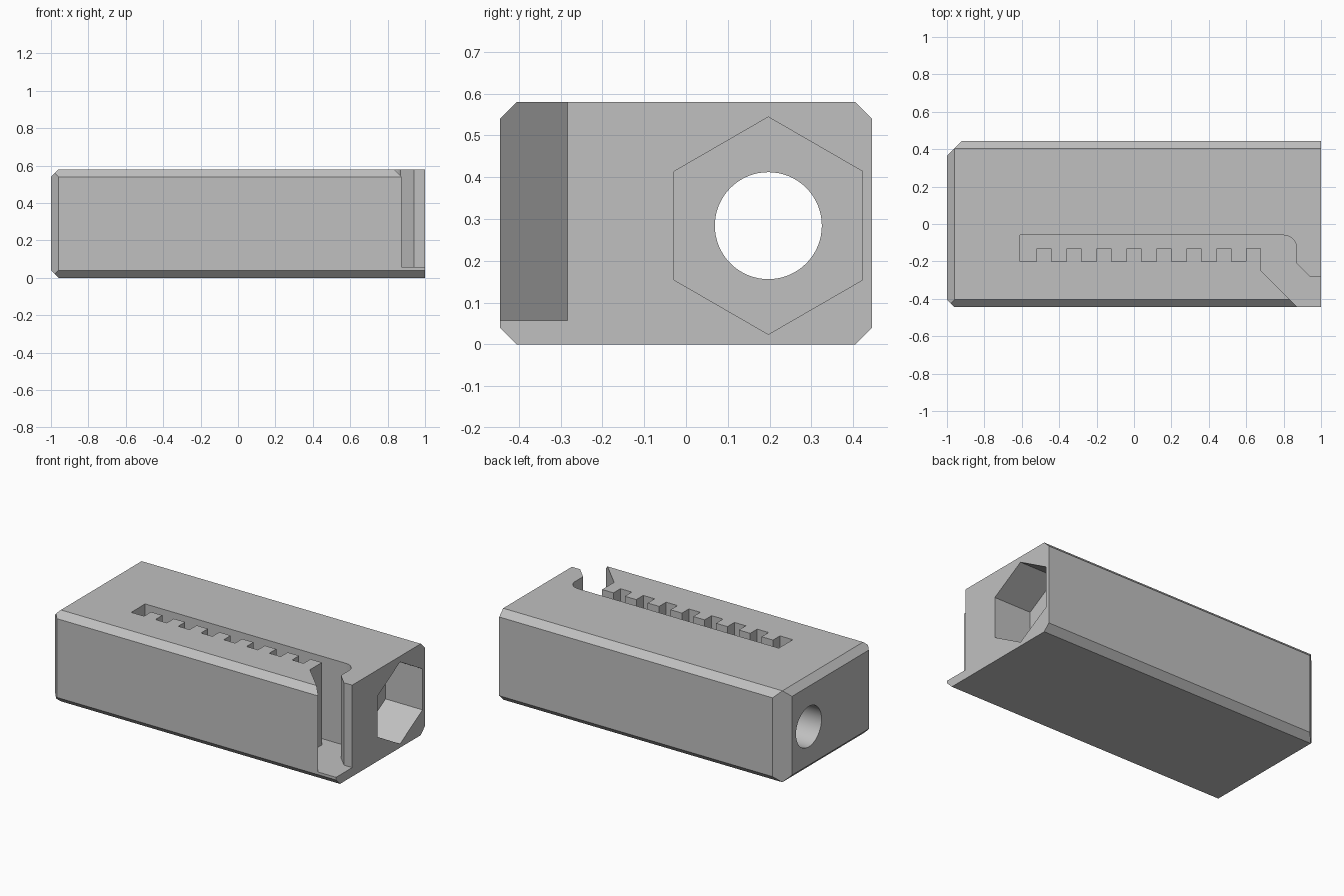
import bpy, bmesh, math
from mathutils import Vector

default = bpy.data.objects.get("Cube")
if default:
    bpy.data.objects.remove(default, do_unlink=True)

# One plain grey for the whole block
grey = bpy.data.materials.new("plain_grey")
grey.use_nodes = True
colour = (0.53, 0.53, 0.53, 1)
grey.diffuse_color = colour
grey.node_tree.nodes["Principled BSDF"].inputs["Base Color"].default_value = colour


def add_object(name, bm):
    bmesh.ops.recalc_face_normals(bm, faces=bm.faces)
    mesh = bpy.data.meshes.new(name)
    bm.to_mesh(mesh)
    bm.free()
    mesh.materials.append(grey)
    obj = bpy.data.objects.new(name, mesh)
    bpy.context.scene.collection.objects.link(obj)
    return obj


def prism(name, points, direction):
    """Extrude a flat outline along a direction."""
    bm = bmesh.new()
    face = bm.faces.new([bm.verts.new(p) for p in points])
    ext = bmesh.ops.extrude_face_region(bm, geom=[face])
    moved = [g for g in ext["geom"] if isinstance(g, bmesh.types.BMVert)]
    bmesh.ops.translate(bm, verts=moved, vec=direction)
    return add_object(name, bm)


def chamfer(bm, corner, normal, size):
    """Slice a box edge off at 45 degrees and cap the cut."""
    n = Vector(normal)
    spot = Vector(corner) - n * (size / 2)
    geom = bm.verts[:] + bm.edges[:] + bm.faces[:]
    cut = bmesh.ops.bisect_plane(bm, geom=geom, plane_co=spot, plane_no=n.normalized(),
                                 clear_outer=True)
    edges = [g for g in cut["geom_cut"] if isinstance(g, bmesh.types.BMEdge)]
    bmesh.ops.edgeloop_fill(bm, edges=edges)


# Main block with chamfered edges; the +x end stays square
W, H, C = 0.445, 0.58, 0.04
bm = bmesh.new()
bmesh.ops.create_cube(bm, size=1)
bmesh.ops.scale(bm, verts=bm.verts, vec=(2, 2 * W, H))
bmesh.ops.translate(bm, verts=bm.verts, vec=(0, 0, H / 2))
for z, nz in ((0, -1), (H, 1)):
    for side in (-1, 1):
        chamfer(bm, (0, side * W, z), (0, side, nz), C)
    chamfer(bm, (-1, 0, z), (-1, 0, nz), C)
chamfer(bm, (-1, -W, 0), (-1, -1, 0), C)
chamfer(bm, (-1, W, 0), (-1, 1, 0), 2 * C)
block = add_object("block", bm)

# Notched slot, open at the front right corner
outline = [(-0.61, -0.2), (-0.61, -0.06)]
for i in range(9):
    a = math.radians(90 - i * 90 / 8)
    outline.append((0.8 + 0.07 * math.cos(a), -0.13 + 0.07 * math.sin(a)))
outline += [(0.87, -0.21), (0.942, -0.283), (1.1, -0.283), (1.1, -0.6),
            (1.03, -0.6), (0.68, -0.25)]
for i in reversed(range(8)):
    x = -0.52 + 0.16 * i
    if i < 7:
        outline.append((x + 0.08, -0.2))
    outline += [(x + 0.08, -0.13), (x, -0.13), (x, -0.2)]
slot = prism("slot_cutter", [(x, y, 0.057) for x, y in outline], (0, 0, 1))


# Hexagonal pocket and round bore along the length
def ring(x, radius, sides):
    return [(x, 0.197 + radius * math.sin(math.tau * i / sides),
             0.284 + radius * math.cos(math.tau * i / sides)) for i in range(sides)]


pocket = prism("hex_pocket_cutter", ring(0.74, 0.26, 6), (0.4, 0, 0))
bore = prism("bore_cutter", ring(-1.2, 0.128, 64), (2.4, 0, 0))

bpy.context.view_layer.objects.active = block
for cutter in (slot, pocket, bore):
    cutter.hide_render = True
    mod = block.modifiers.new(cutter.name, "BOOLEAN")
    mod.operation = "DIFFERENCE"
    mod.solver = "EXACT"
    mod.object = cutter
    bpy.ops.object.modifier_apply(modifier=mod.name)
    bpy.data.objects.remove(cutter, do_unlink=True)

# Smooth the bore and slot curve, keep the edges crisp
bpy.ops.object.select_all(action="DESELECT")
block.select_set(True)
bpy.ops.object.shade_smooth_by_angle(angle=math.radians(25))
